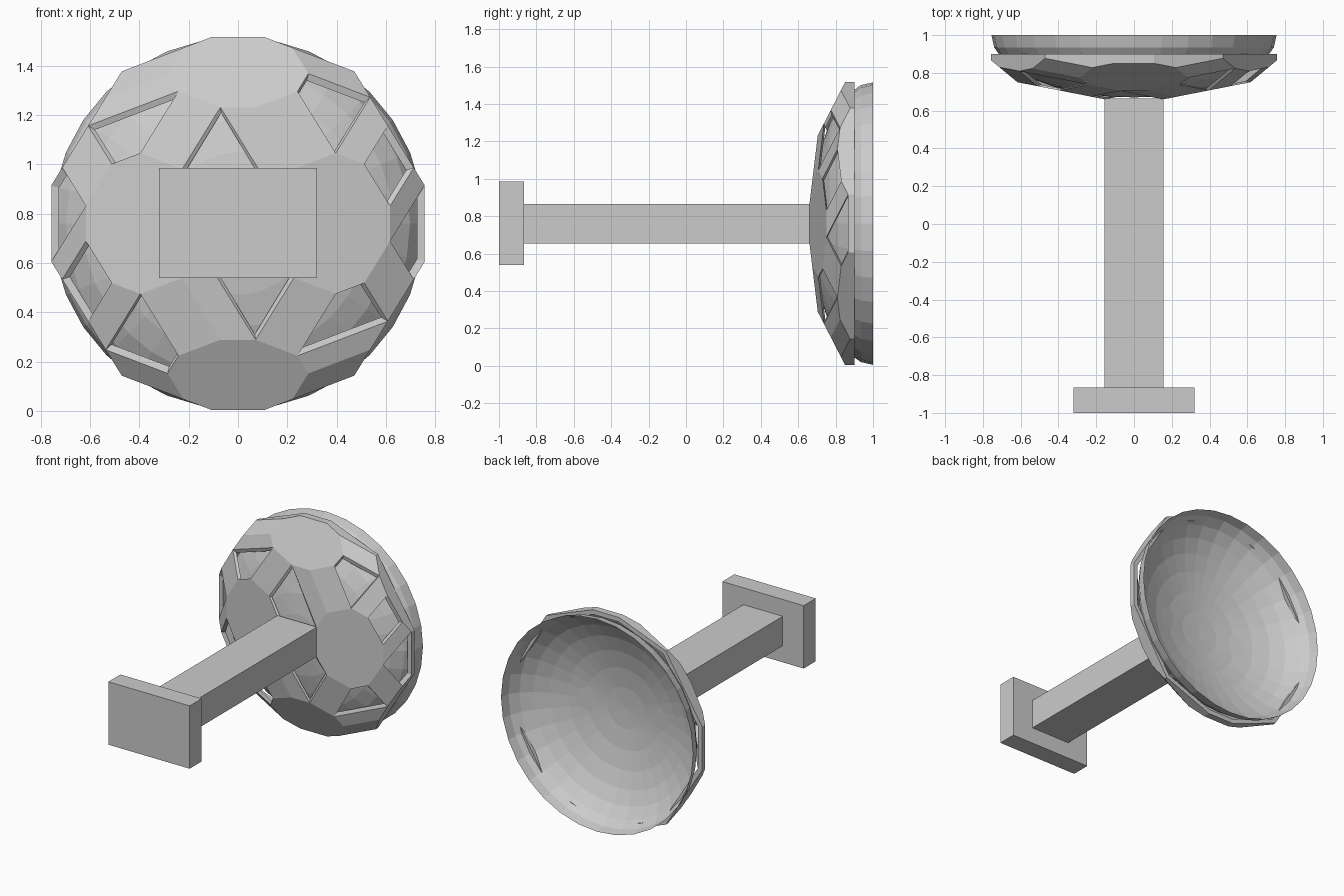
import bpy, bmesh, math
from itertools import product
from mathutils import Vector

if "Cube" in bpy.data.objects:
    bpy.data.objects.remove(bpy.data.objects["Cube"])

PHI = (1 + 5 ** 0.5) / 2
CZ = 0.76          # height of the dish axis
FLAT = 0.317       # depth squash of the faceted shell


def make_object(name, bm, loc=(0, 0, 0), scale=(1, 1, 1)):
    me = bpy.data.meshes.new(name)
    bm.to_mesh(me)
    bm.free()
    ob = bpy.data.objects.new(name, me)
    ob.location, ob.scale = loc, scale
    bpy.context.collection.objects.link(ob)
    return ob


def box(name, lo, hi):
    bm = bmesh.new()
    bmesh.ops.create_cube(bm, size=1)
    for v in bm.verts:
        v.co = Vector([lo[i] + (v.co[i] + 0.5) * (hi[i] - lo[i]) for i in range(3)])
    return make_object(name, bm)


def axes(a, b, c):
    """All sign and cyclic variants of a direction, with the front on -y."""
    found = {}
    for t in ((a, b, c), (b, c, a), (c, a, b)):
        for s in product((1, -1), repeat=3):
            v = Vector((t[0] * s[0], -t[2] * s[2], t[1] * s[1])).normalized()
            found[tuple(round(k, 3) + 0.0 for k in v)] = v
    return list(found.values())


two_fold = axes(0, 0, 1) + axes(1 / PHI, 1, PHI)
three_fold = axes(0, 1 / PHI, PHI) + axes(1, 1, 1)
five_fold = axes(1, 0, PHI)

# Shell corners: one corner mirrored through every symmetry plane
pts = {}
todo = [Vector((0.155, -0.757, 0.105))]
while todo:
    p = todo.pop()
    key = tuple(round(k, 3) + 0.0 for k in p)
    if any((p - q).length < 0.005 for q in pts.values()):
        continue
    pts[key] = p
    todo += [p - 2 * p.dot(n) * n for n in two_fold]
pts = list(pts.values())

# Middles (x, z) of the half-hexagon openings on the front, two-fold about y
half = [(-0.074, 0.224), (0.365, 0.486), (-0.44, 0.365), (0.711, -0.0745)]
openings = half + [(-x, -z) for x, z in half]

bm = bmesh.new()
bv = [bm.verts.new(p) for p in pts]


def ring(axis):
    top = max(p.dot(axis) for p in pts)
    ids = [i for i, p in enumerate(pts) if p.dot(axis) > top - 0.002]
    u = axis.orthogonal().normalized()
    w = axis.cross(u)
    return sorted(ids, key=lambda i: math.atan2(pts[i].dot(w), pts[i].dot(u)))


# Decagons and rectangles (front one carries the stem, two are open)
skip = [Vector((0, -1, 0)), Vector((0.809, -0.5, 0.309)), Vector((-0.809, -0.5, -0.309))]
for ax in five_fold + two_fold:
    if not any(ax.dot(s) > 0.99 for s in skip):
        bm.faces.new([bv[i] for i in ring(ax)])

# Hexagons: front ones keep only one half
for ax in three_fold:
    r = ring(ax)
    if ax.y < -0.1:
        best = None
        for k in range(6):
            q = [r[(k + j) % 6] for j in range(4)]
            mx = sum(pts[i].x for i in q) / 4
            mz = sum(pts[i].z for i in q) / 4
            d = min(math.hypot(mx - x, mz - z) for x, z in openings)
            if best is None or d < best[0]:
                best = (d, k)
        r = [r[(best[1] + 3 + j) % 6] for j in range(4)]
    bm.faces.new([bv[i] for i in r])

# Keep the front half
bmesh.ops.bisect_plane(bm, geom=bm.verts[:] + bm.edges[:] + bm.faces[:],
                       plane_co=(0, 0, 0), plane_no=(0, 1, 0), clear_outer=True)
shell = make_object("faceted_shell", bm, (0, 0.9, CZ), (1, FLAT, 1))
sol = shell.modifiers.new("thickness", 'SOLIDIFY')
sol.thickness = 0.033
sol.offset = -1

# Inner bowl: half of a squashed sphere, open at the back
bm = bmesh.new()
bmesh.ops.create_uvsphere(bm, u_segments=32, v_segments=16, radius=1)
for v in bm.verts:
    v.co = Vector((v.co.x * 0.755, -v.co.z * 0.33, v.co.y * 0.755))
bmesh.ops.delete(bm, geom=[v for v in bm.verts if v.co.y > 0.001], context='VERTS')
bmesh.ops.recalc_face_normals(bm, faces=bm.faces[:])
make_object("inner_bowl", bm, (0, 1, CZ))

# Stem and end plate
box("stem", (-0.155, -0.87, CZ - 0.105), (0.155, 0.665, CZ + 0.105))
box("end_plate", (-0.32, -1, 0.538), (0.32, -0.865, 0.985))
